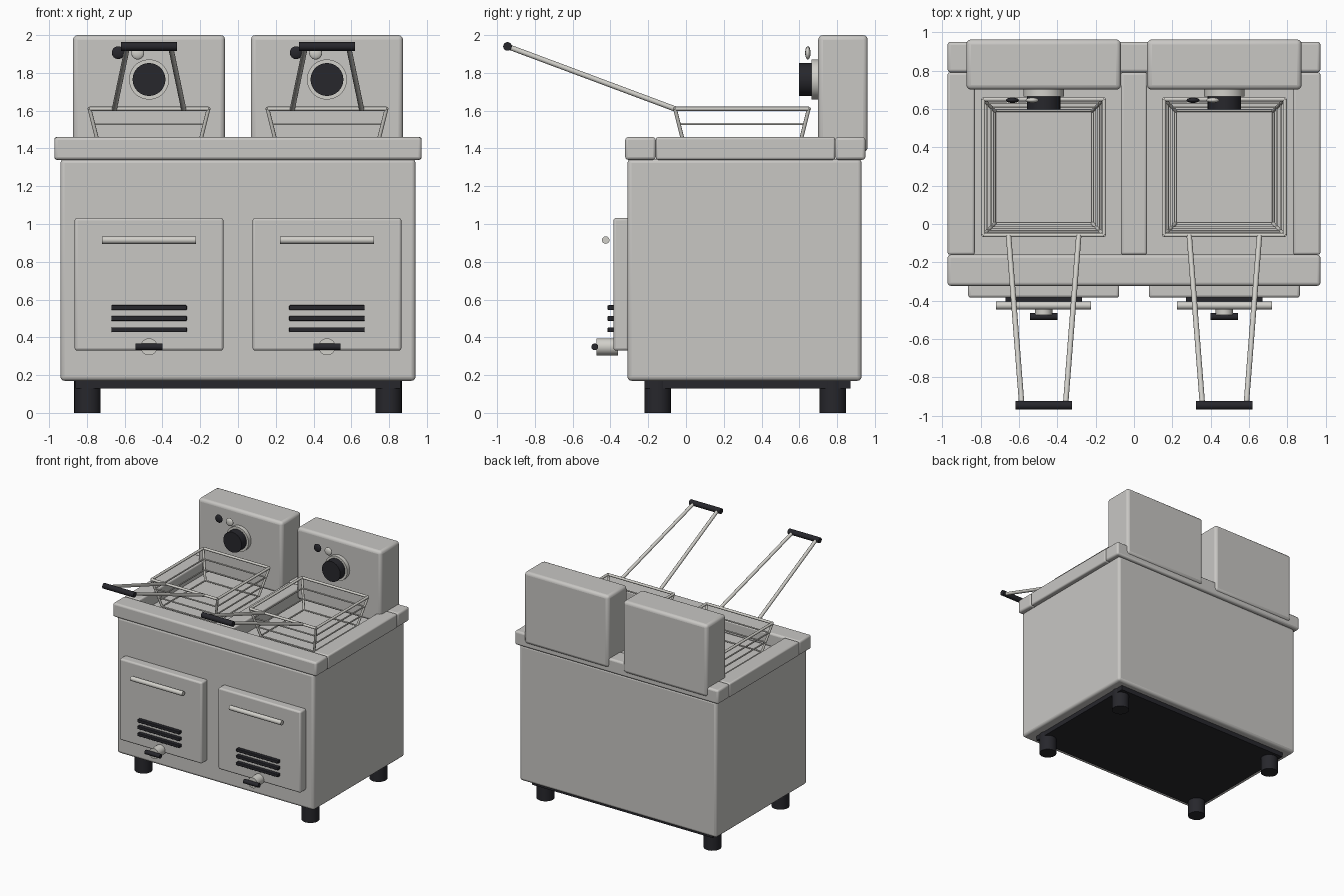
import bpy
import math
from mathutils import Vector

old = bpy.data.objects.get("Cube")
if old:
    bpy.data.objects.remove(old, do_unlink=True)


def material(name, rgb):
    m = bpy.data.materials.new(name)
    m.use_nodes = True
    m.diffuse_color = (*rgb, 1)
    m.node_tree.nodes["Principled BSDF"].inputs["Base Color"].default_value = (*rgb, 1)
    return m


steel = material("brushed_steel", (0.58, 0.57, 0.55))
bright = material("bright_metal", (0.64, 0.63, 0.59))
black = material("black_plastic", (0.02, 0.02, 0.025))


def finish(name, mat):
    o = bpy.context.object
    o.name = name
    o.data.materials.append(mat)
    return o


def box(name, x, y, z, mat, bevel=0.0):
    """Box from (min, max) ranges, with rounded edges."""
    ranges = (x, y, z)
    bpy.ops.mesh.primitive_cube_add(size=1, location=[(a + b) / 2 for a, b in ranges])
    o = finish(name, mat)
    o.scale = [b - a for a, b in ranges]
    bpy.ops.object.transform_apply(location=False, rotation=False, scale=True)
    if bevel:
        mod = o.modifiers.new("round", "BEVEL")
        mod.width = bevel
        mod.segments = 3
        bpy.ops.object.shade_smooth_by_angle(angle=math.radians(40))
    return o


def rod(name, a, b, radius, mat, sides=12):
    """Cylinder between two points."""
    a, b = Vector(a), Vector(b)
    bpy.ops.mesh.primitive_cylinder_add(vertices=sides, radius=radius,
                                        depth=(b - a).length, location=(a + b) / 2)
    o = finish(name, mat)
    o.rotation_euler = (b - a).to_track_quat("Z", "Y").to_euler()
    bpy.ops.object.shade_smooth_by_angle(angle=math.radians(40))
    return o


def lamp(name, loc, radius, mat):
    bpy.ops.mesh.primitive_uv_sphere_add(segments=20, ring_count=12, radius=radius, location=loc)
    o = finish(name, mat)
    o.scale.y = 0.42
    bpy.ops.object.shade_smooth()


# Cabinet and underside
box("cabinet", (-0.94, 0.94), (-0.31, 0.93), (0.17, 1.345), steel, 0.022)
box("base_plate", (-0.86, 0.86), (-0.22, 0.87), (0.13, 0.2), black)
for x in (-0.797, 0.797):
    for y in (-0.15, 0.777):
        rod("foot", (x, y, 0), (x, y, 0.2), 0.07, black, 24)

# Worktop rim strips
rim = (1.34, 1.46)
box("rim_front", (-0.972, 0.972), (-0.322, -0.16), rim, steel, 0.016)
box("rim_back", (-0.972, 0.972), (0.79, 0.95), rim, steel, 0.016)
for name, x in (("rim_right", (-0.972, -0.83)), ("rim_centre", (-0.068, 0.068)),
                ("rim_left", (0.83, 0.972))):
    box(name, x, (-0.16, 0.79), rim, steel, 0.012)


def basket(c):
    # Tapered wire rings, each level given as height and inset
    top = 1.61
    slope = 0.25
    previous = None
    for i, z in enumerate((top, 1.53, 1.45, 1.37)):
        inset = (top - z) * slope
        hx = 0.315 - inset
        y0, y1 = -0.058 + inset, 0.65 - inset
        ring = [(c - hx, y0, z), (c + hx, y0, z), (c + hx, y1, z), (c - hx, y1, z)]
        for k in range(4):
            rod("basket_wire", ring[k], ring[(k + 1) % 4], 0.006 if i else 0.011, bright, 10)
            if previous:
                rod("basket_corner", previous[k], ring[k], 0.01, bright, 10)
        previous = ring
    # Handle
    for s in (-1, 1):
        rod("basket_handle", (c + s * 0.183, -0.06, top), (c + s * 0.114, -0.945, 1.94),
            0.014, bright)
    rod("basket_grip", (c - 0.148, -0.945, 1.94), (c + 0.148, -0.945, 1.94), 0.023, black, 16)


def fryer_unit(c):
    # Control housing
    box("control_housing", (c - 0.403, c + 0.403), (0.70, 0.962), (1.38, 2.0), steel, 0.025)
    rod("dial_plate", (c, 0.71, 1.765), (c, 0.665, 1.765), 0.106, bright, 40)
    rod("dial", (c, 0.67, 1.765), (c, 0.597, 1.765), 0.087, black, 32)
    lamp("dark_lamp", (c - 0.163, 0.645, 1.907), 0.034, black)
    lamp("pale_lamp", (c - 0.06, 0.645, 1.905), 0.034, bright)

    # Door with handle and vents
    box("door", (c - 0.394, c + 0.394), (-0.384, -0.30), (0.33, 1.032), steel, 0.014)
    rod("door_handle", (c - 0.248, -0.425, 0.915), (c + 0.248, -0.425, 0.915), 0.02, bright, 16)
    for z in (0.44, 0.5, 0.557):
        box("vent", (c - 0.2, c + 0.2), (-0.415, -0.38), (z - 0.013, z + 0.013), black, 0.005)

    # Drain valve
    rod("drain_pipe", (c, -0.36, 0.35), (c, -0.475, 0.35), 0.045, bright, 24)
    rod("drain_lever", (c - 0.072, -0.483, 0.35), (c + 0.072, -0.483, 0.35), 0.018, black, 16)

    basket(c)


for centre in (-0.471, 0.471):
    fryer_unit(centre)
